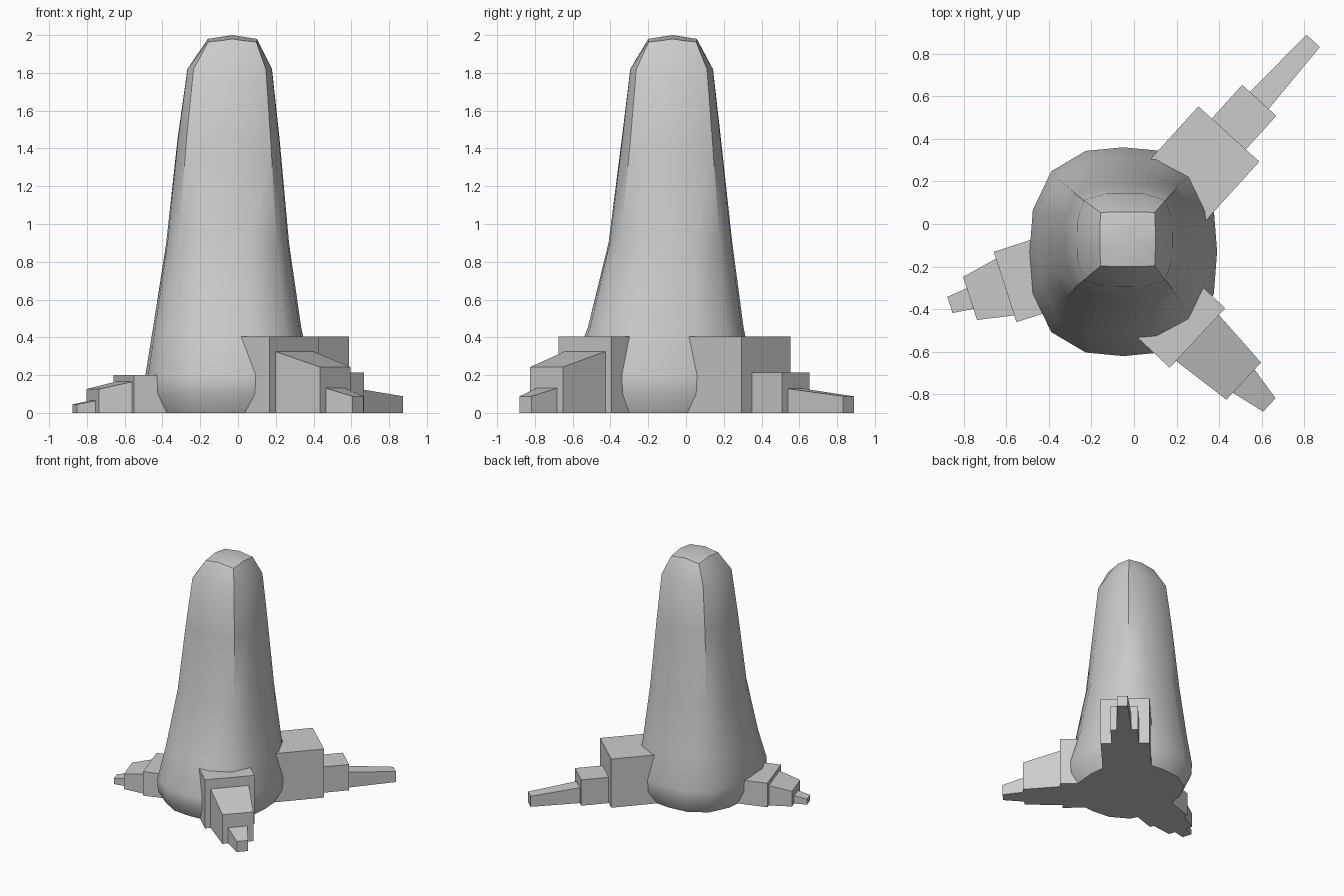
import bpy, bmesh
from math import cos, sin, pi, radians
from mathutils import Vector

if "Cube" in bpy.data.objects:
    bpy.data.objects.remove(bpy.data.objects["Cube"])


def finish(bm, name):
    bmesh.ops.recalc_face_normals(bm, faces=bm.faces)
    mesh = bpy.data.meshes.new(name)
    bm.to_mesh(mesh)
    bm.free()
    obj = bpy.data.objects.new(name, mesh)
    bpy.context.collection.objects.link(obj)
    return obj


# Tower: stacked rounded-square rings (z, x min, x max, y min, y max, squareness)
RINGS = [
    (0.00, -0.44, 0.34, -0.56, 0.30, 2.6),
    (0.10, -0.485, 0.385, -0.615, 0.355, 2.65),
    (0.20, -0.49, 0.39, -0.62, 0.36, 2.65),
    (0.45, -0.45, 0.335, -0.52, 0.305, 2.8),
    (0.90, -0.38, 0.27, -0.41, 0.245, 3.1),
    (1.45, -0.32, 0.22, -0.34, 0.185, 3.6),
    (1.82, -0.268, 0.18, -0.295, 0.143, 4.4),
    (1.98, -0.16, 0.10, -0.20, 0.057, 30),
]


def tower():
    bm = bmesh.new()
    loops = []
    for z, x0, x1, y0, y1, n in RINGS:
        loop = []
        for k in range(16):
            c, s = cos(k * pi / 8), sin(k * pi / 8)
            r = (abs(c) ** n + abs(s) ** n) ** (-1 / n)
            # the cap rim dips at its corners
            drop = 0.016 * (min(abs(c), abs(s)) / 0.707) if z > 1.9 else 0
            loop.append(bm.verts.new(((x0 + x1) / 2 + (x1 - x0) / 2 * r * c,
                                      (y0 + y1) / 2 + (y1 - y0) / 2 * r * s,
                                      z - drop)))
        loops.append(loop)
    for a, b in zip(loops, loops[1:]):
        for k in range(16):
            j = (k + 1) % 16
            bm.faces.new((a[k], a[j], b[j], b[k]))
    bm.faces.new(loops[0])
    apex = bm.verts.new((-0.03, -0.07, 2.0))
    for k in range(16):
        bm.faces.new((loops[-1][k], loops[-1][(k + 1) % 16], apex))
    obj = finish(bm, "tower")
    bpy.context.view_layer.objects.active = obj
    obj.select_set(True)
    bpy.ops.object.shade_smooth_by_angle(angle=radians(40))


# Foot: tapered blocks along an axis (start, width, height, end, width, height)
def foot(name, origin, degrees, blocks):
    d = Vector((cos(radians(degrees)), sin(radians(degrees)), 0))
    side = Vector((-d.y, d.x, 0))
    base = Vector((*origin, 0))
    for i, (s0, w0, h0, s1, w1, h1) in enumerate(blocks):
        bm = bmesh.new()
        ends = []
        for s, w, h in ((s0, w0, h0), (s1, w1, h1)):
            ends.append([bm.verts.new(base + d * s + side * w * u + Vector((0, 0, h * v)))
                         for u, v in ((-.5, 0), (.5, 0), (.5, 1), (-.5, 1))])
        a, b = ends
        bm.faces.new(a)
        bm.faces.new(b)
        for k in range(4):
            j = (k + 1) % 4
            bm.faces.new((a[k], a[j], b[j], b[k]))
        finish(bm, f"{name}_block_{i + 1}")


tower()
# origins sit at the outer end of each foot's first block
foot("back_right_foot", (0.445, 0.4225), 47.8, [
    (-0.45, 0.386, 0.405, 0, 0.386, 0.405),
    (-0.02, 0.216, 0.215, 0.213, 0.216, 0.215),
    (0.15, 0.125, 0.135, 0.59, 0.085, 0.088)])
foot("front_right_foot", (0.298, -0.535), -43, [
    (-0.40, 0.382, 0.405, 0, 0.382, 0.405),
    (0, 0.295, 0.325, 0.297, 0.238, 0.243),
    (0.28, 0.155, 0.135, 0.461, 0.086, 0.088)])
foot("left_foot", (-0.605, -0.296), 198, [
    (-0.40, 0.347, 0.20, 0, 0.347, 0.20),
    (0, 0.28, 0.165, 0.173, 0.2125, 0.126),
    (0.16, 0.105, 0.067, 0.272, 0.08, 0.045)])
